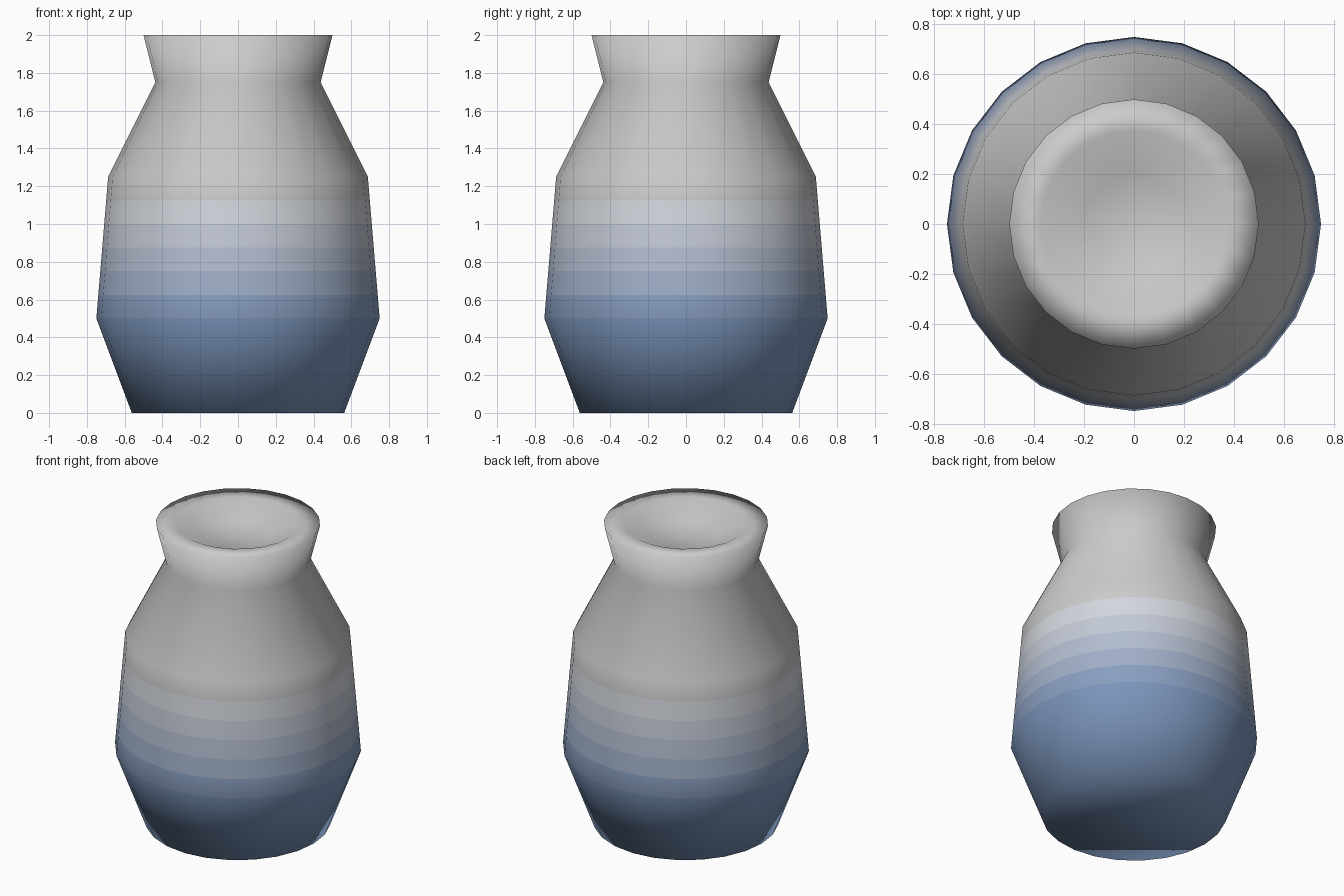
import bpy, bmesh
from math import cos, sin, pi

if "Cube" in bpy.data.objects:
    bpy.data.objects.remove(bpy.data.objects["Cube"])

SIDES = 24
BANDS = 6  # colour steps in the glaze fade
BLUE, GREY = (0.2, 0.3, 0.5), (0.8, 0.8, 0.8)

# profile (radius, height): base, belly, fade up to shoulder, neck, lip, shallow dished top
fade = [(0.75 - 0.0625 * i / BANDS, 0.5 + 0.75 * i / BANDS) for i in range(1, BANDS)]
profile = [(0.5625, 0), (0.75, 0.5)] + fade + [
    (0.6875, 1.25), (0.4375, 1.75), (0.5, 2.0), (0.375, 2.0), (0.2, 1.92)]

bm = bmesh.new()
rings = [[bm.verts.new((r * cos(2 * pi * i / SIDES), r * sin(2 * pi * i / SIDES), z))
          for i in range(SIDES)] for r, z in profile]

# walls: slot 0 is the blue foot, then the fade, the last slot is the grey top
for k, (low, high) in enumerate(zip(rings, rings[1:])):
    for i in range(SIDES):
        j = (i + 1) % SIDES
        face = bm.faces.new((low[i], low[j], high[j], high[i]))
        face.material_index = min(k, BANDS + 1)

# closed base and dish centre
bm.faces.new(rings[0][::-1]).material_index = 0
centre = bm.verts.new((0, 0, 1.9))
for i in range(SIDES):
    face = bm.faces.new((rings[-1][i], rings[-1][(i + 1) % SIDES], centre))
    face.material_index = BANDS + 1
for face in bm.faces:
    face.smooth = True

mesh = bpy.data.meshes.new("vase")
bm.to_mesh(mesh)
bm.free()

# glaze colours from blue foot to grey neck
for k in range(BANDS + 2):
    t = min(max((k - 0.5) / BANDS, 0), 1)
    mat = bpy.data.materials.new(f"glaze_{k}")
    mat.diffuse_color = [b + (g - b) * t for b, g in zip(BLUE, GREY)] + [1]
    mat.use_nodes = True
    mat.node_tree.nodes["Principled BSDF"].inputs["Base Color"].default_value = mat.diffuse_color
    mesh.materials.append(mat)

vase = bpy.data.objects.new("vase", mesh)
bpy.context.collection.objects.link(vase)
